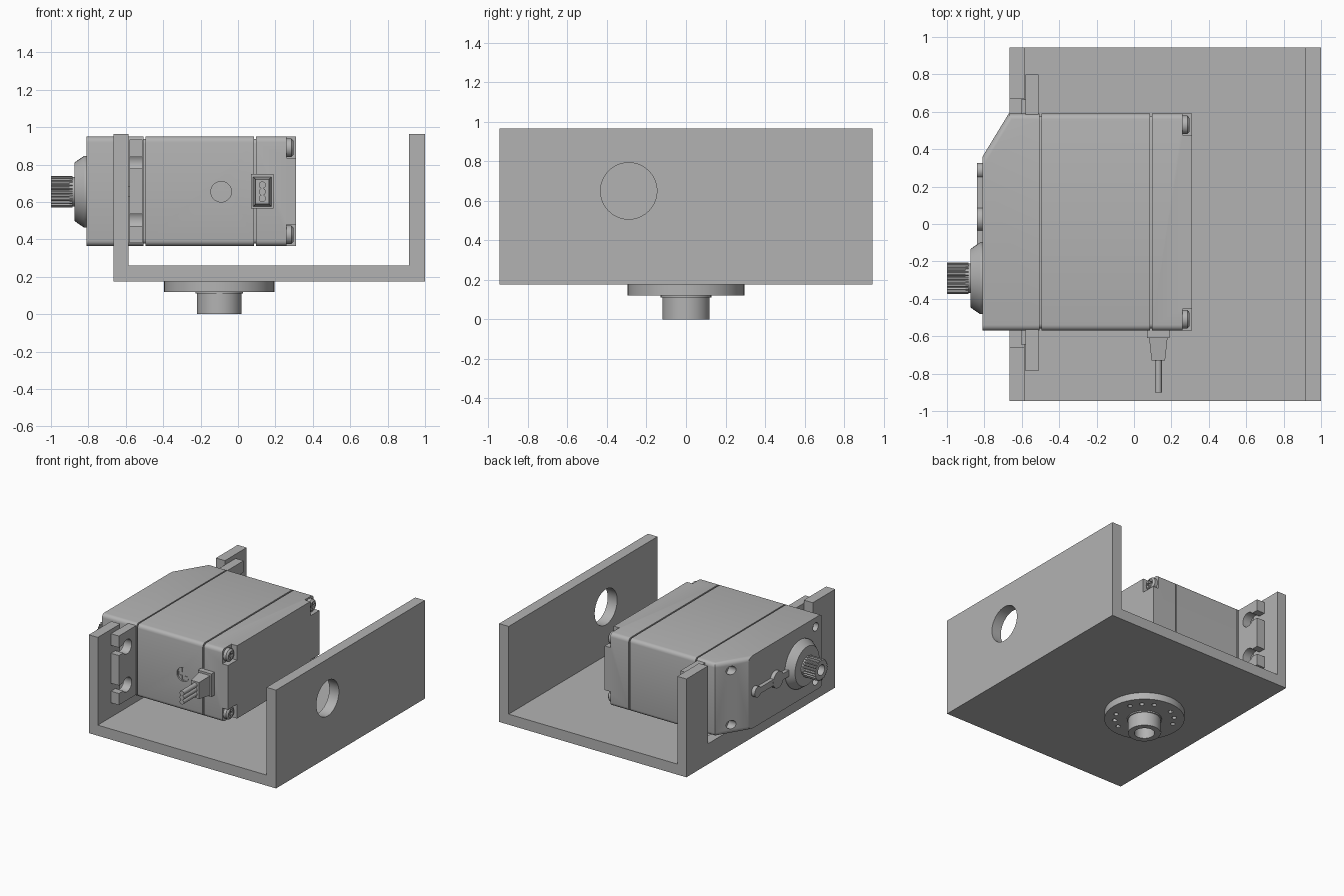
import bpy, bmesh, math

cube = bpy.data.objects.get("Cube")
if cube:
    bpy.data.objects.remove(cube, do_unlink=True)

grey = bpy.data.materials.new("plain grey")
grey.use_nodes = True
grey.diffuse_color = (0.45, 0.45, 0.45, 1)
grey.node_tree.nodes["Principled BSDF"].inputs["Base Color"].default_value = (0.45, 0.45, 0.45, 1)


def place(axis, t, a, b):
    return {"x": (t, a, b), "y": (a, t, b), "z": (a, b, t)}[axis]


def loft(name, axis, sections, round_edges=0):
    """Solid through matching outlines [(position, points), ...] along an axis."""
    bm = bmesh.new()
    rings = [[bm.verts.new(place(axis, t, a, b)) for a, b in pts] for t, pts in sections]
    n = len(rings[0])
    for r, s in zip(rings, rings[1:]):
        for i in range(n):
            bm.faces.new((r[i], r[(i + 1) % n], s[(i + 1) % n], s[i]))
    bm.faces.new(rings[0])
    bm.faces.new(rings[-1])
    bmesh.ops.recalc_face_normals(bm, faces=bm.faces)
    if round_edges:
        # round only the edges that run lengthwise
        runs = [e for e in bm.edges
                if abs((e.verts[0].co - e.verts[1].co).normalized().x) > 0.4]
        bmesh.ops.bevel(bm, geom=runs, offset=round_edges, segments=4,
                        profile=0.5, affect="EDGES")
    mesh = bpy.data.meshes.new(name)
    bm.to_mesh(mesh)
    bm.free()
    ob = bpy.data.objects.new(name, mesh)
    bpy.context.collection.objects.link(ob)
    mesh.materials.append(grey)
    return ob


def prism(name, axis, lo, hi, pts, round_edges=0):
    return loft(name, axis, [(lo, pts), (hi, pts)], round_edges)


def rect(a0, a1, b0, b1):
    return [(a0, b0), (a1, b0), (a1, b1), (a0, b1)]


def circle(a, b, r, n=32):
    return [(a + r * math.cos(2 * math.pi * i / n), b + r * math.sin(2 * math.pi * i / n))
            for i in range(n)]


def box(name, x, y, z, round_edges=0):
    return prism(name, "x", *x, rect(*y, *z), round_edges)


def cut(ob, *cutters):
    for c in cutters:
        mod = ob.modifiers.new("cut", "BOOLEAN")
        mod.operation = "DIFFERENCE"
        mod.solver = "EXACT"
        mod.object = c
        bpy.context.view_layer.objects.active = ob
        bpy.ops.object.modifier_apply(modifier=mod.name)
        bpy.data.objects.remove(c, do_unlink=True)


def cross(axis, lo, hi, a, b, r, w):
    return [prism("cutter", axis, lo, hi, rect(a - r, a + r, b - w, b + w)),
            prism("cutter", axis, lo, hi, rect(a - w, a + w, b - r, b + r))]


SHAFT_Y, MID_Z = -0.29, 0.655
Z0, Z1 = 0.365, 0.95
Y0, Y1 = -0.57, 0.59

# U-shaped bracket with a pivot hole and an open slot for the motor
bracket = prism("bracket", "y", -0.945, 0.945, [
    (-0.665, 0.175), (1, 0.175), (1, 0.965), (0.915, 0.965),
    (0.915, 0.26), (-0.585, 0.26), (-0.585, 0.965), (-0.665, 0.965)])
cut(bracket,
    prism("cutter", "x", 0.8, 1.1, circle(SHAFT_Y, 0.65, 0.143, 40)),
    box("cutter", (-0.75, -0.55), (-0.66, 0.67), (0.34, 1.1)))

# Round mounting hub underneath
HX = -0.1
hub = loft("mounting_hub", "z", [(z, circle(HX, 0, r, 48)) for z, r in
           [(0, 0.12), (0.11, 0.12), (0.11, 0.128), (0.12, 0.128), (0.12, 0.295), (0.175, 0.295)]])
holes = [prism("cutter", "z", -0.05, 0.12, circle(HX, 0, 0.075))]
for quarter in range(4):
    for step in (-1, 0, 1):
        ang = math.radians(45 + 90 * quarter + 24 * step)
        holes.append(prism("cutter", "z", 0.1, 0.165, circle(
            HX + 0.22 * math.cos(ang), 0.22 * math.sin(ang), 0.018, 12)))
cut(hub, *holes)

# Motor case: gearbox, middle and rear cover around a recessed core
gearbox = prism("gearbox_case", "z", Z0, Z1, [
    (-0.81, Y0), (-0.505, Y0), (-0.505, Y1), (-0.67, Y1), (-0.81, 0.36)], 0.03)
middle = box("middle_case", (-0.495, 0.085), (Y0, Y1), (Z0, Z1), 0.03)
rear = box("rear_cover", (0.097, 0.31), (Y0, Y1), (Z0, Z1), 0.03)
box("inner_core", (-0.55, 0.15), (Y0 + 0.012, Y1 - 0.012), (Z0 + 0.012, Z1 - 0.012), 0.025)

# Screw holes in the gearbox front
cut(gearbox, *[prism("cutter", "x", -0.9, lo, circle(y, z, 0.034, 20))
               for y, lo in ((-0.49, -0.77), (0.48, -0.69)) for z in (0.44, 0.875)])
# Cross-head adjuster on the motor side
dial = circle(-0.09, MID_Z, 0.055, 28)
cut(middle, prism("cutter", "y", -0.7, Y0 + 0.03, dial))
adjuster = prism("adjuster", "y", Y0 + 0.008, Y0 + 0.05, circle(-0.09, MID_Z, 0.05, 28))
cut(adjuster, *cross("y", -0.7, Y0 + 0.03, -0.09, MID_Z, 0.045, 0.013))

# Corner notches and screws in the rear cover
for y, sy in ((Y0, 1), (Y1, -1)):
    for z, sz in ((Z0, 1), (Z1, -1)):
        ys = sorted((y - sy * 0.05, y + sy * 0.115))
        zs = sorted((z - sz * 0.05, z + sz * 0.115))
        cut(rear, box("cutter", (0.26, 0.4), ys, zs))
        cy, cz = y + sy * 0.06, z + sz * 0.06
        screw = loft("rear_screw", "x", [(t, circle(cy, cz, r, 20)) for t, r in
                     [(0.25, 0.05), (0.285, 0.05), (0.297, 0.036)]])
        cut(screw, *cross("x", 0.28, 0.35, cy, cz, 0.03, 0.009))

# Mounting ears with keyhole slots, and a stiffening rib on each
for side, y_in, y_out in (("front", Y0, -0.785), ("back", Y1, 0.80)):
    s = 1 if y_out > 0 else -1
    ear = box(side + "_ear", (-0.58, -0.51), sorted((y_in - s * 0.02, y_out)), (0.38, 0.935))
    for z in (0.505, 0.81):
        cut(ear, prism("cutter", "x", -0.7, -0.4, circle(y_out - s * 0.105, z, 0.058, 24)),
            box("cutter", (-0.7, -0.4), sorted((y_out - s * 0.1, y_out + s * 0.1)),
                (z - 0.032, z + 0.032)))
    box(side + "_rib", (-0.605, -0.57), sorted((y_in - s * 0.02, y_in + s * 0.075)), (0.63, 0.685))

# Output collar, bored and splined shaft
loft("shaft_collar", "x", [(x, circle(SHAFT_Y, MID_Z, r, 40)) for x, r in
     [(-0.8, 0.192), (-0.822, 0.192), (-0.862, 0.165), (-0.875, 0.155)]])
loft("shaft_neck", "x", [(x, circle(SHAFT_Y, MID_Z, 0.078)) for x in (-0.86, -0.9)])
teeth = 24
spline = []
for i in range(teeth * 4):
    r = 0.084 if i % 4 < 2 else 0.074
    a = math.pi * i / (teeth * 2)
    spline.append((SHAFT_Y + r * math.cos(a), MID_Z + r * math.sin(a)))
shaft = prism("splined_shaft", "x", -1, -0.885, spline)
cut(shaft, prism("cutter", "x", -1.1, -0.91, circle(SHAFT_Y, MID_Z, 0.042, 24)))

# Raised gear boss on the gearbox front
prism("boss_hub", "x", -0.84, -0.8, circle(0.025, MID_Z, 0.066))
prism("boss_tip", "x", -0.84, -0.8, circle(0.285, MID_Z, 0.042, 24))
box("boss_arm", (-0.839, -0.8), (-0.13, 0.285), (MID_Z - 0.025, MID_Z + 0.025))

# Cable socket, tapered plug and three wires
PX = 0.13
prism("cable_socket", "y", -0.61, -0.55, rect(PX - 0.06, PX + 0.06, 0.565, 0.75))
loft("cable_plug", "y", [(y, rect(PX - w, PX + w, MID_Z - h, MID_Z + h)) for y, w, h in
     [(-0.6, 0.05, 0.08), (-0.73, 0.036, 0.066)]])
for i in (-1, 0, 1):
    z = MID_Z + i * 0.036
    prism("cable_wire", "y", -0.9, -0.72, circle(PX, z, 0.019, 16))

# Smooth the curved surfaces, keep the edges crisp
bpy.ops.object.select_all(action="DESELECT")
for ob in bpy.context.scene.objects:
    if ob.type == "MESH":
        ob.select_set(True)
        bpy.context.view_layer.objects.active = ob
bpy.ops.object.shade_smooth_by_angle(angle=math.radians(30))
